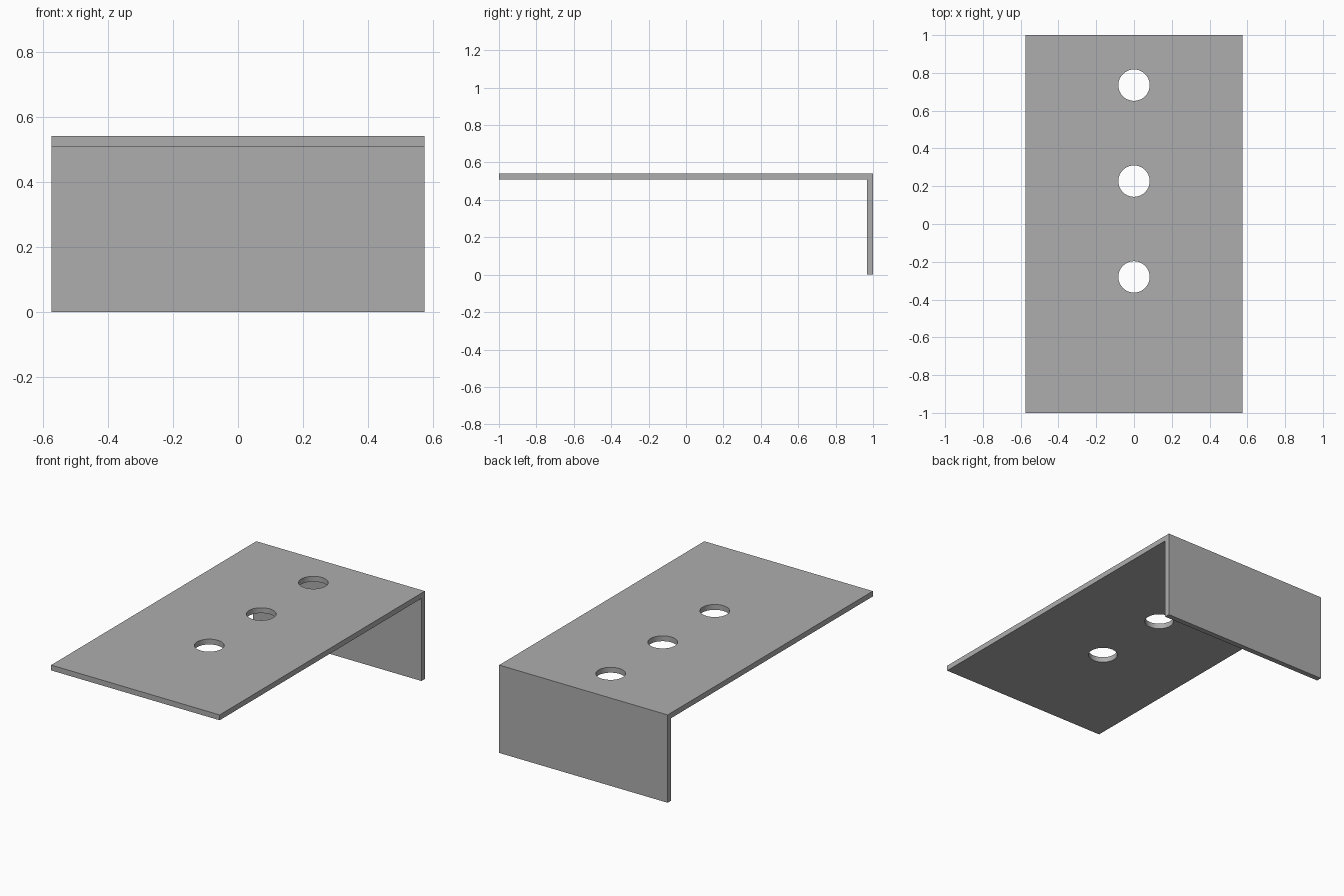
import bpy
import bmesh
from math import radians

WIDTH, HEIGHT, THICK = 1.15, 0.542, 0.033
HOLE_RADIUS = 0.083
HOLE_CENTRES = (-0.28, 0.227, 0.735)

default = bpy.data.objects.get("Cube")
if default:
    bpy.data.objects.remove(default, do_unlink=True)

# Grey metal
metal = bpy.data.materials.new("grey metal")
metal.use_nodes = True
colour = (0.42, 0.42, 0.42, 1)
metal.diffuse_color = colour
metal.node_tree.nodes["Principled BSDF"].inputs["Base Color"].default_value = colour

# L-shaped bracket: side profile extruded across the width
under = HEIGHT - THICK
profile = [(-1, under), (1 - THICK, under), (1 - THICK, 0),
           (1, 0), (1, HEIGHT), (-1, HEIGHT)]
bm = bmesh.new()
face = bm.faces.new([bm.verts.new((-WIDTH / 2, y, z)) for y, z in profile])
extruded = bmesh.ops.extrude_face_region(bm, geom=[face])["geom"]
bmesh.ops.translate(bm, vec=(WIDTH, 0, 0),
                    verts=[g for g in extruded if isinstance(g, bmesh.types.BMVert)])
bmesh.ops.recalc_face_normals(bm, faces=bm.faces)
mesh = bpy.data.meshes.new("angle_bracket")
bm.to_mesh(mesh)
bm.free()
mesh.materials.append(metal)
bracket = bpy.data.objects.new("angle_bracket", mesh)
bpy.context.collection.objects.link(bracket)

# Row of round bolt holes through the top plate
for y in HOLE_CENTRES:
    bpy.ops.mesh.primitive_cylinder_add(vertices=64, radius=HOLE_RADIUS, depth=THICK * 4,
                                        location=(0, y, HEIGHT - THICK / 2))
    cutter = bpy.context.object
    cutter.name = "hole_cutter"
    cutter.hide_render = True
    cutter.data.materials.append(metal)
    cut = bracket.modifiers.new("bolt_hole", "BOOLEAN")
    cut.operation = "DIFFERENCE"
    cut.solver = "EXACT"
    cut.object = cutter
    bpy.context.view_layer.objects.active = bracket
    bpy.ops.object.modifier_apply(modifier=cut.name)
    bpy.data.objects.remove(cutter, do_unlink=True)

# Smooth hole walls, crisp plate edges
bpy.ops.object.select_all(action="DESELECT")
bracket.select_set(True)
bpy.context.view_layer.objects.active = bracket
bpy.ops.object.shade_smooth_by_angle(angle=radians(30))
